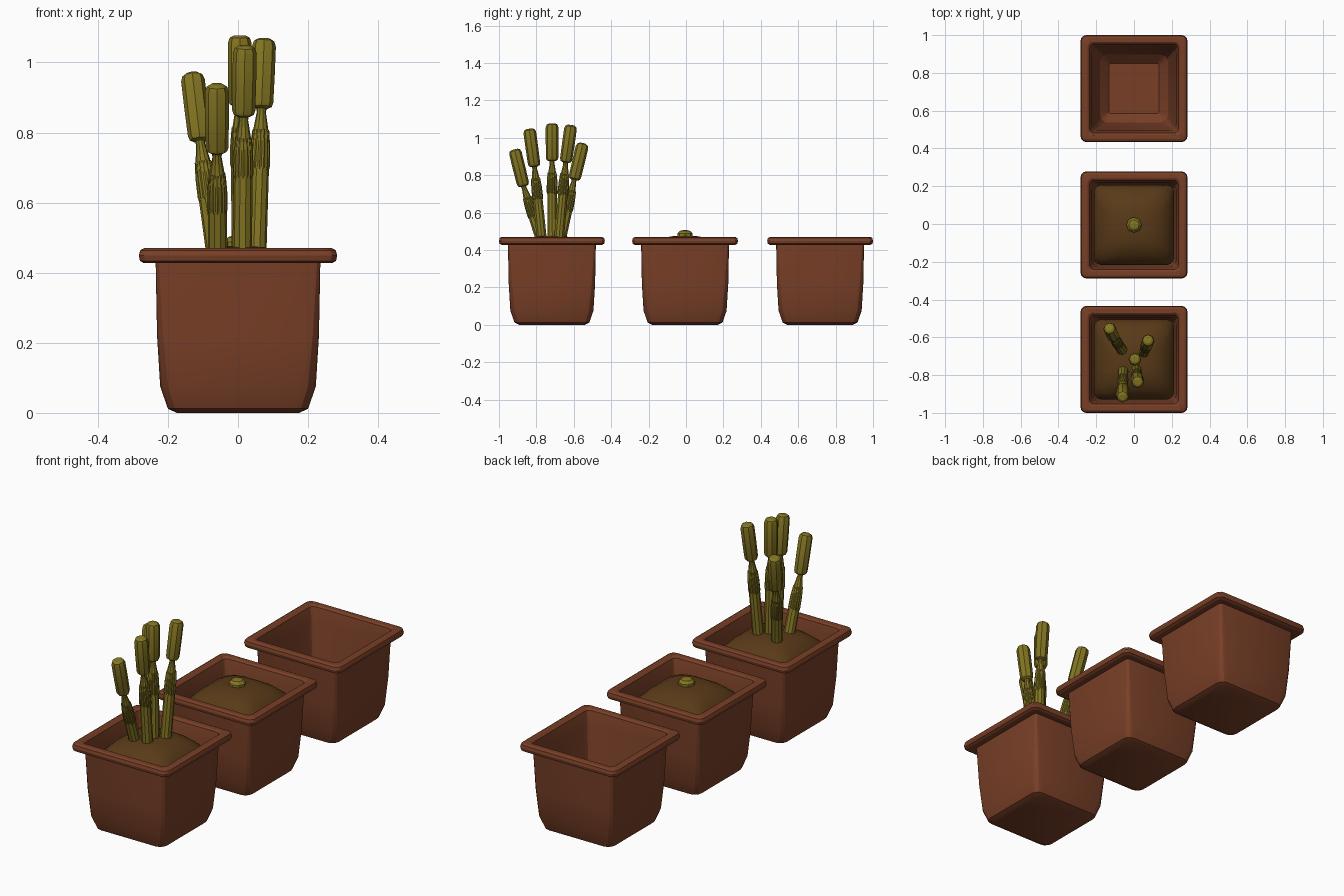
import bpy, bmesh, math
from mathutils import Vector

if "Cube" in bpy.data.objects:
    bpy.data.objects.remove(bpy.data.objects["Cube"])


def material(name, rgb):
    m = bpy.data.materials.new(name)
    m.diffuse_color = (*rgb, 1)
    m.use_nodes = True
    m.node_tree.nodes["Principled BSDF"].inputs["Base Color"].default_value = m.diffuse_color
    return m


TERRACOTTA = material("terracotta", (0.19, 0.05, 0.02))
EARTH = material("earth", (0.10, 0.042, 0.009))
OLIVE = material("olive", (0.23, 0.18, 0.016))


def rounded_square(half, r, seg=3):
    c, pts = half - r, []
    for k, (sx, sy) in enumerate(((1, 1), (-1, 1), (-1, -1), (1, -1))):
        for i in range(seg + 1):
            a = math.pi / 2 * (k + i / seg)
            pts.append((sx * c + r * math.cos(a), sy * c + r * math.sin(a)))
    return pts


def circle(r, n=8, ridge=0.0):
    return [((r - ridge * (i % 2)) * math.cos(2 * math.pi * i / n),
             (r - ridge * (i % 2)) * math.sin(2 * math.pi * i / n)) for i in range(n)]


def loft(name, sections, mat, location=(0, 0, 0), axis=None):
    """Skin a stack of (outline, height) sections, capping both ends."""
    bm = bmesh.new()
    rings = [[bm.verts.new((x, y, z)) for x, y in pts] for pts, z in sections]
    n = len(rings[0])
    for a, b in zip(rings, rings[1:]):
        for i in range(n):
            bm.faces.new((a[i], a[(i + 1) % n], b[(i + 1) % n], b[i]))
    bm.faces.new(rings[0][::-1])
    bm.faces.new(rings[-1])
    bmesh.ops.recalc_face_normals(bm, faces=bm.faces)
    me = bpy.data.meshes.new(name)
    bm.to_mesh(me)
    bm.free()
    me.materials.append(mat)
    ob = bpy.data.objects.new(name, me)
    ob.location = location
    if axis:
        ob.rotation_mode = 'QUATERNION'
        ob.rotation_quaternion = Vector((0, 0, 1)).rotation_difference(axis)
    bpy.context.collection.objects.link(ob)
    bpy.context.view_layer.objects.active = ob
    ob.select_set(True)
    bpy.ops.object.shade_smooth_by_angle(angle=math.radians(25))
    ob.select_set(False)
    return ob


# Pot profile: outside wall, rolled rim, tapering inside: half width, corner radius, height
POT = [(0.175, .03, 0), (0.20, .04, .012), (0.222, .045, .075), (0.231, .035, .22),
       (0.235, .018, .43), (0.268, .025, .427), (0.280, .03, .434), (0.283, .03, .449),
       (0.279, .03, .464), (0.268, .025, .47), (0.246, .025, .47), (0.236, .025, .462),
       (0.222, .03, .40), (0.208, .035, .22), (0.18, .04, .09), (0.132, .01, .04)]
# Mounded soil profile
SOIL = [(0.212, .04, .33), (0.207, .06, .37), (0.19, .08, .405), (0.155, .085, .44),
        (0.115, .075, .462), (0.075, .06, .473), (0.03, .025, .476)]


def square_loft(name, profile, mat, y):
    loft(name, [(rounded_square(h, r), z) for h, r, z in profile], mat, (0, y, 0))


for label, y in (("planted", -0.717), ("seedling", -0.005), ("empty", 0.717)):
    square_loft("pot_" + label, POT, TERRACOTTA, y)
    if label != "empty":
        square_loft("soil_" + label, SOIL, EARTH, y)

# Seedling bud
loft("seedling_bud", [(circle(r), z) for r, z in
     ((.03, .46), (.041, .475), (.041, .488), (.028, .502), (.012, .506))], OLIVE, (0, -0.005, 0))

# Stalks: base at soil level, joint under the head, top of the head
STALKS = [((-.062, -.67, .45), (-.108, -.598, .775), (-.131, -.551, .97)),
          ((-.058, -.775, .45), (-.06, -.868, .74), (-.06, -.917, .938)),
          ((.012, -.77, .45), (.016, -.81, .845), (.02, -.838, 1.048)),
          ((.01, -.715, .45), (.005, -.716, .875), (.005, -.716, 1.077)),
          ((.053, -.68, .45), (.067, -.643, .868), (.075, -.615, 1.068))]

for i, (base, joint, top) in enumerate(STALKS, 1):
    b, j, t = Vector(base), Vector(joint), Vector(top)
    length, head = (j - b).length, (t - j).length
    # Smooth stem with narrowing neck
    loft(f"stem_{i}", [(circle(r, 10), z) for r, z in
         ((.028, 0), (.027, length - .15), (.025, length - .08), (.019, length - .045),
          (.013, length - .01), (.016, length + .01))], OLIVE, b, j - b)
    # Ribbed sheath around the upper stem
    loft(f"sheath_{i}", [(circle(r, 32, .0025), z) for r, z in
         ((.027, length - .175), (.0295, length - .165), (.0285, length - .11), (.024, length - .06))],
         OLIVE, b, j - b)
    # Bevelled seed head
    loft(f"head_{i}", [(circle(r), z) for r, z in
         ((.018, 0), (.029, .006), (.033, .018), (.034, head * .5), (.034, head - .022),
          (.029, head - .007), (.017, head))], OLIVE, j, t - j)
